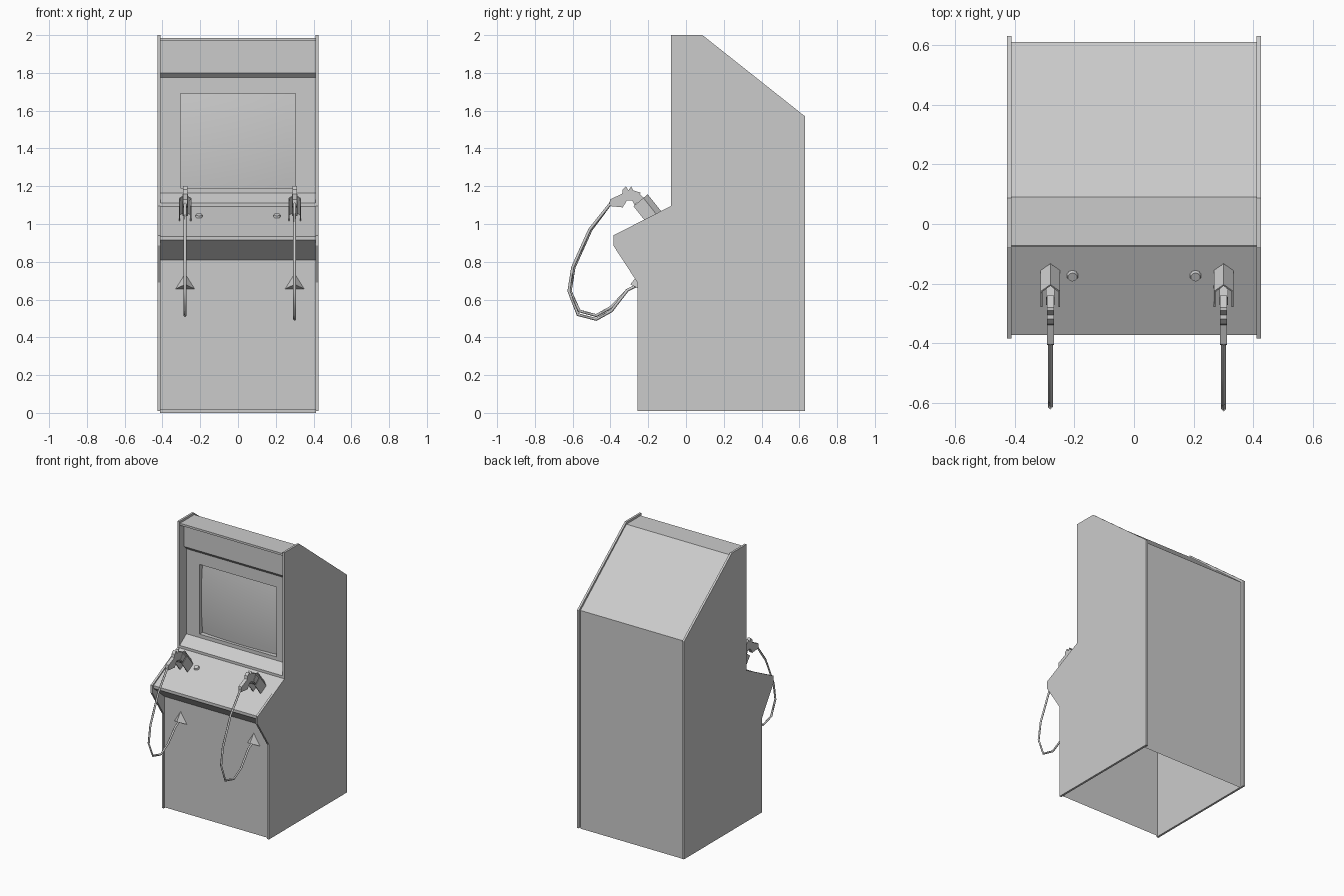
import bpy, bmesh, math
from mathutils import Vector

if "Cube" in bpy.data.objects:
    bpy.data.objects.remove(bpy.data.objects["Cube"])

grey = bpy.data.materials.new("light grey")
grey.diffuse_color = (0.6, 0.6, 0.6, 1)
grey.use_nodes = True
grey.node_tree.nodes["Principled BSDF"].inputs["Base Color"].default_value = grey.diffuse_color


def make(name, bm, smooth=False):
    me = bpy.data.meshes.new(name)
    bm.to_mesh(me)
    bm.free()
    me.materials.append(grey)
    for p in me.polygons:
        p.use_smooth = smooth
    ob = bpy.data.objects.new(name, me)
    bpy.context.collection.objects.link(ob)
    return ob


def prism(name, pts, x0, x1):
    """Solid from a (y, z) profile, extruded along x."""
    bm = bmesh.new()
    f = bm.faces.new([bm.verts.new((x0, y, z)) for y, z in pts])
    r = bmesh.ops.extrude_face_region(bm, geom=[f])
    bmesh.ops.translate(bm, vec=(x1 - x0, 0, 0),
                        verts=[v for v in r["geom"] if isinstance(v, bmesh.types.BMVert)])
    bmesh.ops.recalc_face_normals(bm, faces=bm.faces)
    return make(name, bm)


def sheet(name, pts, x0=-0.412, x1=0.412):
    """Open panel following a (y, z) path, spanning x."""
    bm = bmesh.new()
    rows = [(bm.verts.new((x0, y, z)), bm.verts.new((x1, y, z))) for y, z in pts]
    for (a, b), (c, d) in zip(rows, rows[1:]):
        bm.faces.new((a, b, d, c))
    return make(name, bm)


# side panels
side = [(-0.257, 0.01), (0.63, 0.01), (0.63, 1.57), (0.087, 2.0), (-0.08, 2.0),
        (-0.08, 1.095), (-0.384, 0.94), (-0.384, 0.885), (-0.257, 0.69)]
prism("right_side_panel", side, 0.41, 0.425)
prism("left_side_panel", side, -0.425, -0.41)

# front door, control deck and sloping ledge below the screen
sheet("front_panel", [(-0.248, 0.015), (-0.248, 0.81), (-0.372, 0.915), (-0.372, 0.935)])
sheet("control_deck", [(-0.372, 0.935), (-0.075, 1.092)])
sheet("screen_ledge", [(-0.075, 1.092), (-0.075, 1.11), (0.0, 1.165)])

# screen surround, four strips around the opening
SX, Z0, Z1 = 0.305, 1.19, 1.69
sheet("surround_bottom", [(0, 1.165), (0, Z0)])
sheet("surround_top", [(0, Z1), (0, 1.775)])
sheet("surround_left", [(0, Z0), (0, Z1)], -0.412, -SX)
sheet("surround_right", [(0, Z0), (0, Z1)], SX, 0.412)

# header sign, roof and back
sheet("header_sign", [(0, 1.775), (-0.025, 1.8), (-0.025, 1.97), (-0.072, 1.97), (-0.072, 1.985)])
sheet("roof_and_back", [(-0.072, 1.985), (0.09, 1.985), (0.61, 1.565), (0.61, 0.0)])

# bulging screen glass with a short rim
bm = bmesh.new()
N = 12
grid = []
for j in range(N + 1):
    row = []
    for i in range(N + 1):
        u, v = 2 * i / N - 1, 2 * j / N - 1
        depth = 0.005 + 0.015 * u * u + 0.015 * v * v
        row.append(bm.verts.new((u * SX, depth, (Z0 + Z1) / 2 + v * (Z1 - Z0) / 2)))
    grid.append(row)
for j in range(N):
    for i in range(N):
        bm.faces.new((grid[j][i], grid[j][i + 1], grid[j + 1][i + 1], grid[j + 1][i]))
rim = bmesh.ops.extrude_edge_only(bm, edges=[e for e in bm.edges if e.is_boundary])
for g in rim["geom"]:
    if isinstance(g, bmesh.types.BMVert):
        g.co.y = 0
glass = make("screen_glass", bm, True)
bpy.context.view_layer.objects.active = glass
glass.select_set(True)
bpy.ops.object.shade_smooth_by_angle(angle=math.radians(40))
glass.select_set(False)

# start buttons, tilted to the deck
tilt = Vector((0, -0.157, 0.297)).normalized().to_track_quat('Z', 'Y')
for name, x in (("left_button", -0.206), ("right_button", 0.206)):
    bm = bmesh.new()
    bmesh.ops.create_cone(bm, cap_ends=True, segments=10, radius1=0.021, radius2=0.016, depth=0.014)
    ob = make(name, bm)
    ob.rotation_mode = 'QUATERNION'
    ob.rotation_quaternion = tilt
    ob.location = (x, -0.175, 1.044)


def tube(name, pts, r):
    cu = bpy.data.curves.new(name, 'CURVE')
    cu.dimensions = '3D'
    cu.bevel_depth = r
    cu.bevel_resolution = 0
    cu.use_fill_caps = True
    sp = cu.splines.new('POLY')
    sp.points.add(len(pts) - 1)
    for p, c in zip(sp.points, pts):
        p.co = (*c, 1)
    cu.materials.append(grey)
    ob = bpy.data.objects.new(name, cu)
    bpy.context.collection.objects.link(ob)


body = [(-0.405, 1.095), (-0.403, 1.13), (-0.338, 1.16), (-0.335, 1.182), (-0.318, 1.2),
        (-0.305, 1.178), (-0.29, 1.198), (-0.28, 1.178), (-0.24, 1.166), (-0.25, 1.14),
        (-0.272, 1.098), (-0.285, 1.125), (-0.312, 1.125), (-0.335, 1.088)]
barrel = [(-0.272, 1.12), (-0.245, 1.16), (-0.165, 1.07), (-0.195, 1.045)]
cable = [(-0.40, 1.108), (-0.51, 0.97), (-0.6, 0.77), (-0.62, 0.645), (-0.572, 0.52),
         (-0.475, 0.495), (-0.395, 0.54), (-0.31, 0.65), (-0.25, 0.68)]

# light guns with holster, cable and cable anchor
for tag, x, drop in (("left", -0.28, -0.02), ("right", 0.30, 0.0)):
    prism(tag + "_gun_grip", body, x - 0.012, x + 0.012)
    prism(tag + "_gun_barrel", barrel, x - 0.014, x + 0.014)

    # holster: folded plate, pointed at the back and open to the front
    bm = bmesh.new()
    top, down, fwd = Vector((0, -0.205, 1.155)), Vector((0, 0.07, -0.088)), Vector((0, -0.77, -0.64))
    fold = [(-0.03, 0.095), (-0.03, 0.028), (0, 0), (0.03, 0.028), (0.03, 0.095)]
    rows = []
    for dx, t in fold:
        p = top + fwd * t + Vector((x + dx, 0, 0))
        rows.append((bm.verts.new(p), bm.verts.new(p + down)))
    for (a, b), (c, d) in zip(rows, rows[1:]):
        bm.faces.new((a, b, d, c))
    hol = make(tag + "_holster", bm)
    m = hol.modifiers.new("thickness", 'SOLIDIFY')
    m.thickness = 0.006
    m.offset = 0

    pts = [(x, y - (drop * 0.35 if 0.5 < i < 5 else 0), z - (drop if 3 < i < 7 else 0))
           for i, (y, z) in enumerate(cable)]
    tube(tag + "_cable", pts, 0.008)

    # three-sided anchor on the front panel
    bm = bmesh.new()
    tri = [bm.verts.new((x + dx, -0.25, z)) for dx, z in ((-0.05, 0.657), (0.05, 0.657), (0, 0.737))]
    tip = bm.verts.new((x, -0.295, 0.68))
    for i in range(3):
        bm.faces.new((tri[i], tri[(i + 1) % 3], tip))
    make(tag + "_cable_anchor", bm)
